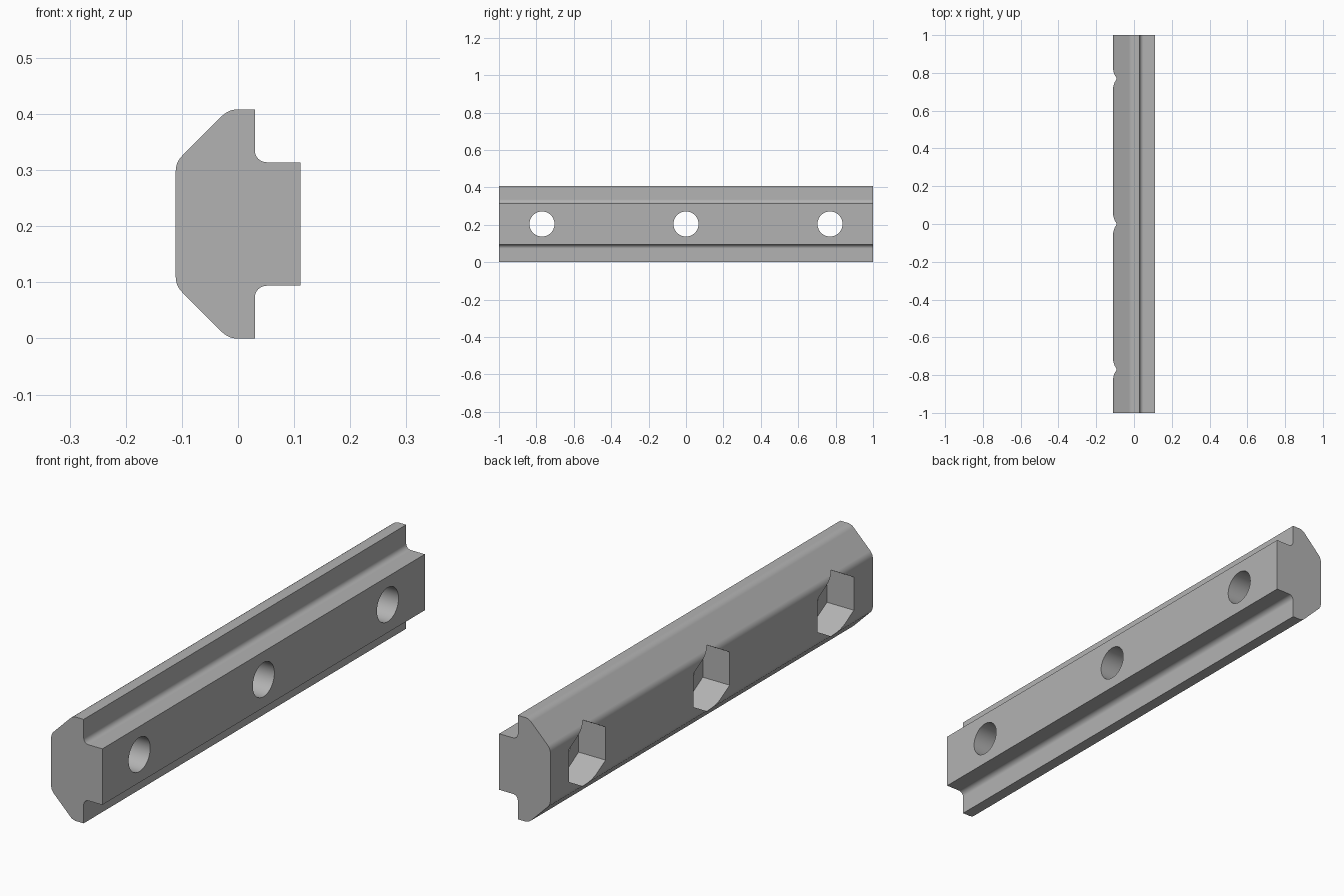
import bpy, bmesh, math
from mathutils import Vector, Matrix

cube = bpy.data.objects.get("Cube")
if cube:
    bpy.data.objects.remove(cube, do_unlink=True)

HEIGHT, MID = 0.408, 0.204
HOLES = (-0.77, 0, 0.77)

steel = bpy.data.materials.new("plain grey")
steel.use_nodes = True
GREY = (0.45, 0.45, 0.45, 1)
steel.diffuse_color = GREY
steel.node_tree.nodes["Principled BSDF"].inputs["Base Color"].default_value = GREY


def add_object(name, bm):
    bmesh.ops.recalc_face_normals(bm, faces=bm.faces)
    mesh = bpy.data.meshes.new(name)
    bm.to_mesh(mesh)
    bm.free()
    mesh.materials.append(steel)
    obj = bpy.data.objects.new(name, mesh)
    bpy.context.collection.objects.link(obj)
    return obj


def fillet(prev, corner, nxt, cut, steps=6):
    """Round a profile corner with an arc that starts at distance cut."""
    p, c, n = Vector(prev), Vector(corner), Vector(nxt)
    if cut == 0:
        return [c]
    a, b = (p - c).normalized(), (n - c).normalized()
    half = a.angle(b) / 2
    radius = cut * math.tan(half)
    centre = c + (a + b).normalized() * (cut / math.cos(half))
    start, end = c + a * cut - centre, c + b * cut - centre
    sweep = start.angle_signed(end)
    return [centre + Matrix.Rotation(-sweep * i / steps, 2) @ start
            for i in range(steps + 1)]


# Rail body: half profile (x, height above middle, corner rounding), mirrored
half = [(0.111, 0.11, 0), (0.03, 0.11, 0.021), (0.03, MID, 0),
        (-0.017, MID, 0.0155), (-0.111, 0.11, 0.0155)]
corners = half + [(x, -z, r) for x, z, r in reversed(half)]
outline = []
for i, (x, z, r) in enumerate(corners):
    outline += fillet(corners[i - 1][:2], (x, z),
                      corners[(i + 1) % len(corners)][:2], r)

bm = bmesh.new()
end_face = bm.faces.new([bm.verts.new((p.x, -1, p.y + MID)) for p in outline])
side = bmesh.ops.extrude_face_region(bm, geom=[end_face])
bmesh.ops.translate(bm, vec=(0, 2, 0),
                    verts=[v for v in side["geom"] if isinstance(v, bmesh.types.BMVert)])
rail = add_object("slot_nut_rail", bm)


def add_cutter(name, sides, radius, x0, x1, turn):
    """Three prisms along x, cut out of the rail."""
    bm = bmesh.new()
    for y in HOLES:
        place = (Matrix.Translation(((x0 + x1) / 2, y, MID))
                 @ Matrix.Rotation(math.pi / 2, 4, 'Y')
                 @ Matrix.Rotation(turn, 4, 'Z'))
        bmesh.ops.create_cone(bm, cap_ends=True, segments=sides, radius1=radius,
                              radius2=radius, depth=x1 - x0, matrix=place)
    cutter = add_object(name, bm)
    cutter.hide_render = True
    mod = rail.modifiers.new(name, 'BOOLEAN')
    mod.operation = 'DIFFERENCE'
    mod.solver = 'EXACT'
    mod.object = cutter
    bpy.context.view_layer.objects.active = rail
    bpy.ops.object.modifier_apply(modifier=name)
    bpy.data.objects.remove(cutter, do_unlink=True)


# Hexagon pockets point along the rail; round holes go right through
add_cutter("hex_pocket_cutter", 6, 0.13, -0.3, 0.006, math.pi / 2)
add_cutter("round_hole_cutter", 48, 0.067, -0.3, 0.3, 0)

# Smooth the fillets and holes, keep flat faces flat
bpy.ops.object.select_all(action='DESELECT')
rail.select_set(True)
bpy.context.view_layer.objects.active = rail
bpy.ops.object.shade_smooth_by_angle(angle=math.radians(30))
weighted = rail.modifiers.new("flat_face_normals", 'WEIGHTED_NORMAL')
weighted.keep_sharp = True
